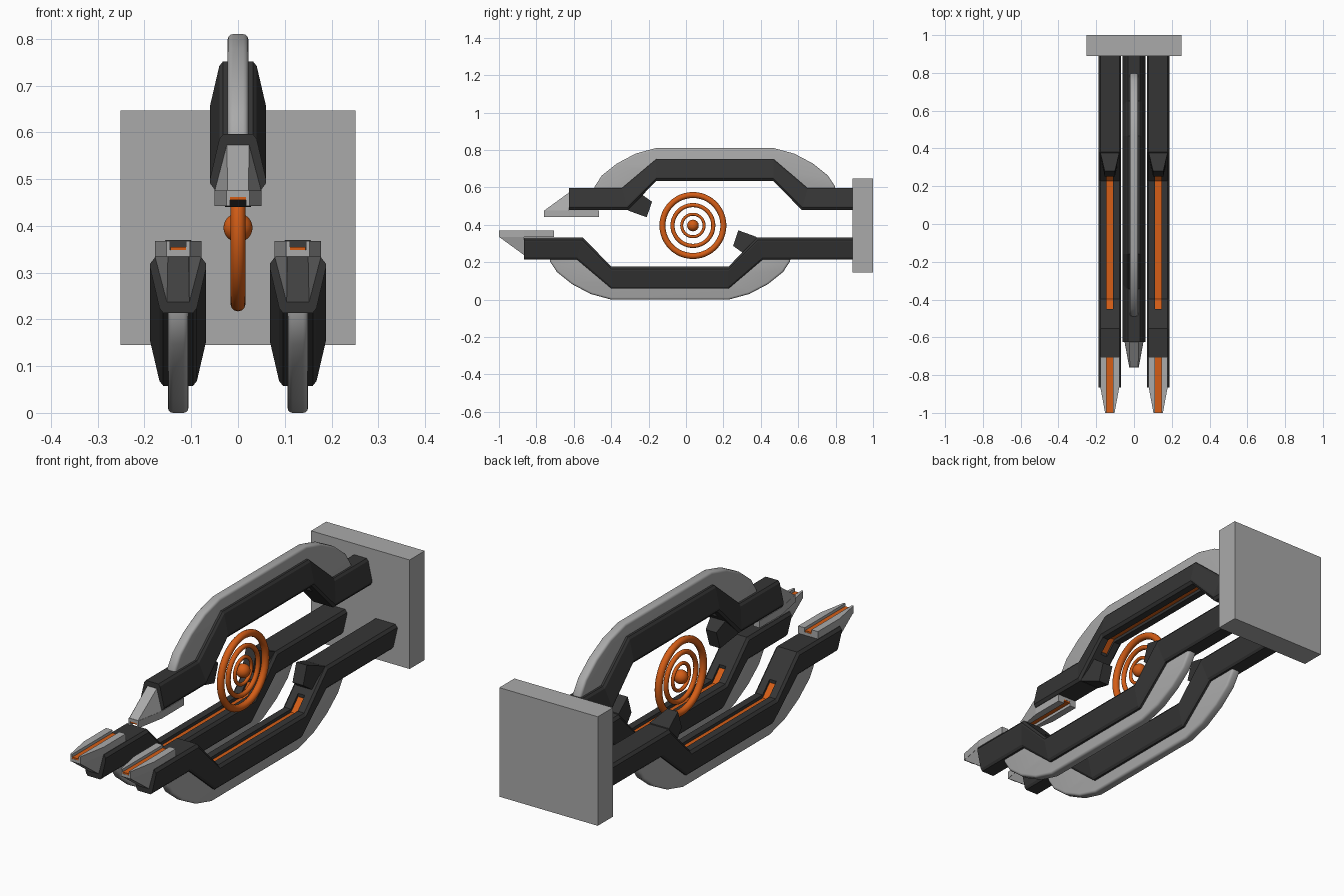
import bpy, bmesh, math
from mathutils import Matrix, Vector

if "Cube" in bpy.data.objects:
    bpy.data.objects.remove(bpy.data.objects["Cube"])


def material(name, rgb):
    m = bpy.data.materials.new(name)
    m.diffuse_color = (*rgb, 1)
    m.use_nodes = True
    m.node_tree.nodes["Principled BSDF"].inputs["Base Color"].default_value = m.diffuse_color
    return m


DARK = material("dark_grey", (0.036, 0.036, 0.036))
GREY = material("light_grey", (0.40, 0.40, 0.40))
ORANGE = material("orange", (0.66, 0.11, 0.008))


def finish(name, bm, mat, place=Matrix(), smooth=None):
    bm.transform(place)
    bmesh.ops.recalc_face_normals(bm, faces=bm.faces)
    me = bpy.data.meshes.new(name)
    bm.to_mesh(me)
    bm.free()
    ob = bpy.data.objects.new(name, me)
    bpy.context.collection.objects.link(ob)
    me.materials.append(mat)
    if smooth:
        bpy.ops.object.select_all(action='DESELECT')
        ob.select_set(True)
        bpy.context.view_layer.objects.active = ob
        bpy.ops.object.shade_smooth_by_angle(angle=math.radians(smooth))
    return ob


def loft(sections):
    """Skin a row of matching closed sections, with end caps."""
    bm = bmesh.new()
    rows = [[bm.verts.new(p) for p in s] for s in sections]
    n = len(rows[0])
    for a, b in zip(rows, rows[1:]):
        for i in range(n):
            j = (i + 1) % n
            bm.faces.new((a[i], a[j], b[j], b[i]))
    bm.faces.new(rows[0])
    bm.faces.new(rows[-1])
    return bm


def prism(profile):
    """Side profile of (y, z, half width), symmetric in x."""
    return loft([[(s * h, y, z) for y, z, h in profile] for s in (-1, 1)])


def strip(points, half, low, high):
    """Rectangular bar following a (y, z) path."""
    return loft([[(-half, y, z + low), (half, y, z + low), (half, y, z + high), (-half, y, z + high)]
                 for y, z in points])


# shared dimensions of an arm, in the lower-arm frame
TOP, LOW = 0.332, 0.176
MID = -0.0855
HALF_SECTION = [(0.05, 0), (0.06, 0.013), (0.06, 0.022), (0.04, 0.108), (0.032, 0.118)]
SECTION = HALF_SECTION + [(-x, d) for x, d in reversed(HALF_SECTION)]
GROOVE = [(-0.45, 0.228), (-0.398, LOW), (0.227, LOW), (0.279, 0.228)]
FIN_EDGE = [(-0.73, 0.24), (-0.728, 0.205), (-0.69, 0.147), (-0.61, 0.083), (-0.51, 0.03), (-0.40, 0.0)]
FIN_INNER = [(0.385, 0.27), (0.227, 0.117), (-0.398, 0.117), (-0.556, 0.27)]


def build_arm(tag, place, claw_place, rear):
    # cranked beam
    stations = [(-0.865, TOP, 0), (-0.553, TOP, -0.03), (-0.398, LOW, 0),
                (0.227, LOW, 0), (0.38, TOP, 0.03), (rear, TOP, 0)]
    beam = finish(tag + "_beam", loft([[(x, y + shift * d / 0.118, z - d) for x, d in SECTION]
                                       for y, z, shift in stations]), DARK, place)
    # groove cut into the inner face, with an orange inlay on its floor
    cutter = finish(tag + "_groove_cutter", strip(GROOVE, 0.017, -0.02, 0.05), DARK, place)
    cutter.hide_render = True
    cutter.hide_set(True)
    cut = beam.modifiers.new("groove", 'BOOLEAN')
    cut.operation = 'DIFFERENCE'
    cut.solver = 'EXACT'
    cut.object = cutter
    finish(tag + "_inlay", strip(GROOVE, 0.0168, -0.024, -0.014), ORANGE, place)

    # rounded outer fin
    outline = FIN_EDGE + [(2 * MID - y, z) for y, z in reversed(FIN_EDGE)] + FIN_INNER
    bm = prism([(y, z, 0.022) for y, z in outline])
    rim = [e for e in bm.edges if abs(e.verts[0].co.x - e.verts[1].co.x) < 1e-6]
    bmesh.ops.bevel(bm, geom=rim, offset=0.011, segments=3, profile=0.5, affect='EDGES')
    finish(tag + "_fin", bm, GREY, place, 40)

    # grooved tip plate, its orange rail and the wedge behind it
    def channel(y, h):
        return [(-h, y, 0.334), (h, y, 0.334), (h, y, 0.368), (0.017, y, 0.368), (0.017, y, 0.348),
                (-0.017, y, 0.348), (-0.017, y, 0.368), (-h, y, 0.368)]
    finish(tag + "_tip", loft([channel(-0.705, 0.05), channel(-0.865, 0.05), channel(-1.0, 0.025)]),
           GREY, place)
    finish(tag + "_tip_rail", strip([(-0.999, 0.348), (-0.706, 0.348)], 0.0168, -0.002, 0.007),
           ORANGE, place)
    finish(tag + "_tip_wedge", prism([(-1.0, 0.336, 0.024), (-0.865, 0.336, 0.05),
                                      (-0.862, 0.235, 0.024), (-0.998, 0.334, 0.022)]), GREY, place)

    # dark claw on the inner corner
    finish(tag + "_claw", prism([(0.28, 0.37, 0.027), (0.377, 0.335, 0.05), (0.40, 0.28, 0.05),
                                 (0.32, 0.238, 0.042), (0.252, 0.287, 0.027)]), DARK, claw_place)


# two lower arms, one upside-down upper arm
for side, x in (("left", -0.128), ("right", 0.128)):
    p = Matrix.Translation((x, 0, 0))
    build_arm("lower_" + side, p, p, 0.90)
build_arm("upper", Matrix.Translation((0, 0.24, 0.81)) @ Matrix.Diagonal((1, 1, -1, 1)),
          Matrix.Translation((0, 0.07, 0.81)) @ Matrix.Diagonal((1, -1, -1, 1)), 0.66)

# rear mounting plate
bm = bmesh.new()
bmesh.ops.create_cube(bm, size=1)
finish("mounting_plate", bm, GREY,
       Matrix.Translation((0, 0.945, 0.396)) @ Matrix.Diagonal((0.502, 0.11, 0.502, 1)))

# floating core ball and three concentric rings
CENTRE = Vector((0, 0.037, 0.396))
bm = bmesh.new()
bmesh.ops.create_uvsphere(bm, u_segments=32, v_segments=16, radius=0.031)
finish("core_ball", bm, ORANGE, Matrix.Translation(CENTRE), 60)
for name, major, minor in (("outer", 0.163, 0.016), ("middle", 0.109, 0.011), ("inner", 0.060, 0.008)):
    bpy.ops.mesh.primitive_torus_add(major_radius=major, minor_radius=minor, major_segments=48,
                                     minor_segments=12, location=CENTRE, rotation=(0, math.pi / 2, 0))
    ring = bpy.context.object
    ring.name = name + "_ring"
    ring.data.materials.append(ORANGE)
    bpy.ops.object.shade_smooth_by_angle(angle=math.radians(60))
